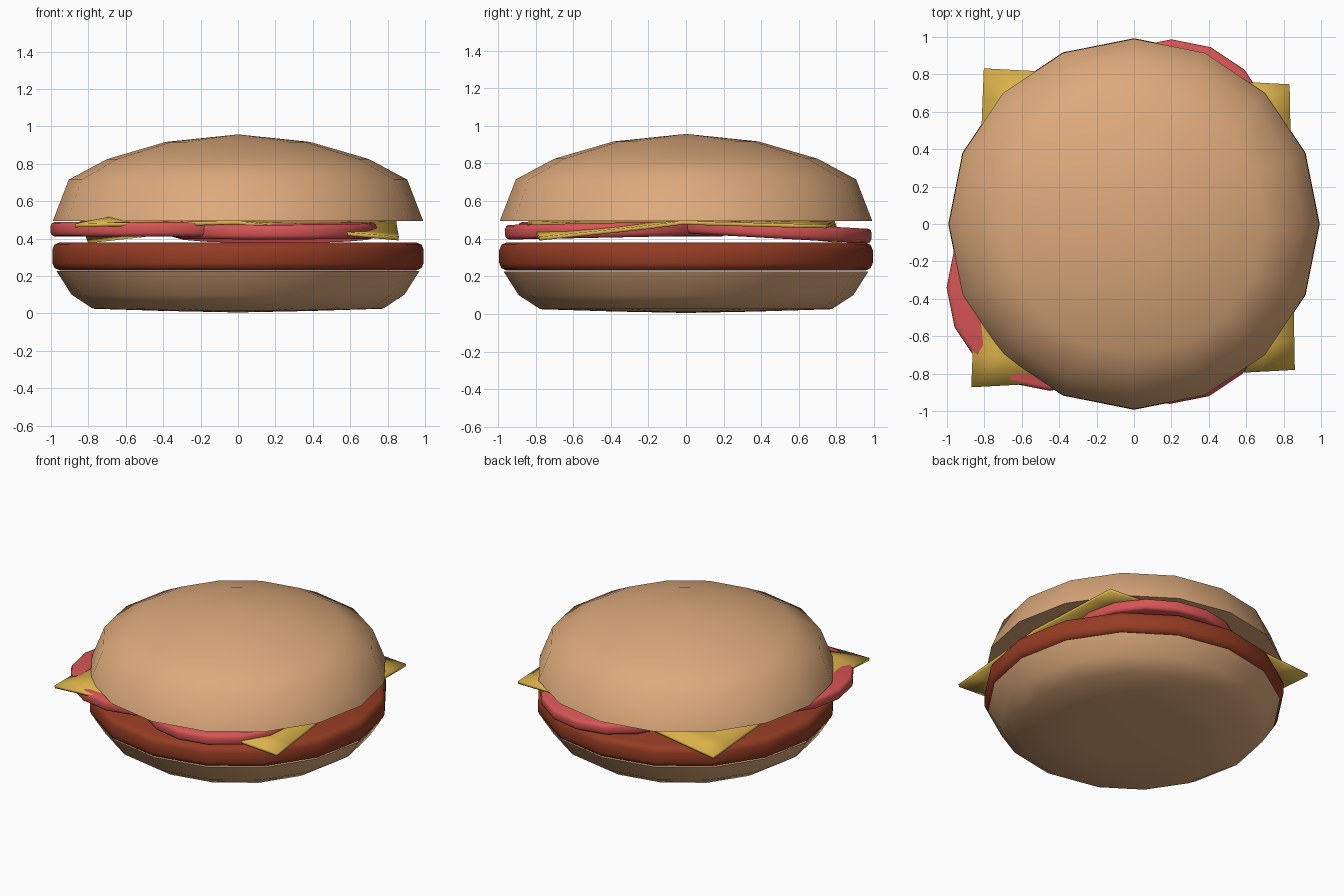
import bpy, bmesh, math
from mathutils import Matrix

if "Cube" in bpy.data.objects:
    bpy.data.objects.remove(bpy.data.objects["Cube"])


def material(name, rgb):
    m = bpy.data.materials.new(name)
    m.diffuse_color = (*rgb, 1)
    m.use_nodes = True
    m.node_tree.nodes["Principled BSDF"].inputs["Base Color"].default_value = m.diffuse_color
    return m


BUN = material("bun", (0.72, 0.40, 0.20))
MEAT = material("meat", (0.30, 0.045, 0.017))
RED = material("tomato", (0.68, 0.09, 0.09))
YELLOW = material("cheese", (0.70, 0.44, 0.07))


def finish(name, bm, mat, angle):
    bmesh.ops.recalc_face_normals(bm, faces=bm.faces)
    me = bpy.data.meshes.new(name)
    bm.to_mesh(me)
    bm.free()
    ob = bpy.data.objects.new(name, me)
    bpy.context.collection.objects.link(ob)
    me.materials.append(mat)
    bpy.ops.object.select_all(action='DESELECT')
    ob.select_set(True)
    bpy.context.view_layer.objects.active = ob
    bpy.ops.object.shade_smooth_by_angle(angle=math.radians(angle))
    return ob


def lathe(name, profile, mat, loc=(0, 0, 0), tilt=0, sides=16):
    """Spin (radius, z) points from bottom centre to top centre."""
    bm = bmesh.new()
    verts = [bm.verts.new((r, 0, z)) for r, z in profile]
    edges = [bm.edges.new(p) for p in zip(verts, verts[1:])]
    bmesh.ops.spin(bm, geom=verts + edges, cent=(0, 0, 0), axis=(0, 0, 1),
                   angle=2 * math.pi, steps=sides)
    bmesh.ops.remove_doubles(bm, verts=bm.verts, dist=1e-4)
    bm.transform(Matrix.Translation(loc) @ Matrix.Rotation(tilt, 4, 'X'))
    return finish(name, bm, mat, 50)


# Buns
lathe("top_bun", [(0, .495), (.99, .495), (.905, .715), (.70, .825),
                  (.385, .917), (0, .957)], BUN)
lathe("bottom_bun", [(0, .005), (.39, .013), (.775, .025), (.89, .10),
                     (.97, .226), (0, .226)], BUN)


# Rounded discs: patty and tomato slices
def disc(radius, half, bevel):
    b = bevel * 0.3
    side = [(radius - bevel, half), (radius - b, half - b), (radius, half - bevel)]
    return ([(0, -half)] + [(r, -z) for r, z in side]
            + [(r, z) for r, z in reversed(side)] + [(0, half)])


lathe("patty", disc(.993, .075, .04), MEAT, (0, 0, .305))

slices = [((-.45, -.34, .45), 0),
          ((.20, .435, .443), -.055),
          ((.19, -.41, .445), .02)]
for i, (loc, tilt) in enumerate(slices):
    lathe(f"tomato_slice_{i + 1}", disc(.552, .039, .022), RED, loc, tilt)

# Cheese: thin bent square, two opposite corners drooping
corners = [(-.87, -.873), (.86, -.78), (.832, .747), (-.803, .832)]
N = 10
bm = bmesh.new()
grid = []
for j in range(N + 1):
    v = j / N
    for i in range(N + 1):
        u = i / N
        w = [(1 - u) * (1 - v), u * (1 - v), u * v, (1 - u) * v]
        x = sum(k * c[0] for k, c in zip(w, corners))
        y = sum(k * c[1] for k, c in zip(w, corners))
        drops = [.015, .085, .02, .10]
        # droop starts where each corner leaves the stack
        z = .495 - sum(d * max(0, (k - .5) * 2) ** 0.9 for d, k in zip(drops, w))
        # fold resting over the front left slice
        z += .035 * math.exp(-((x + .66) ** 2 + (y + .66) ** 2) / .015)
        grid.append(bm.verts.new((x, y, z)))
for j in range(N):
    for i in range(N):
        a = j * (N + 1) + i
        bm.faces.new([grid[a], grid[a + 1], grid[a + N + 2], grid[a + N + 1]])
cheese = finish("cheese", bm, YELLOW, 30)
mod = cheese.modifiers.new("thickness", 'SOLIDIFY')
mod.thickness = .02
mod.offset = -1
